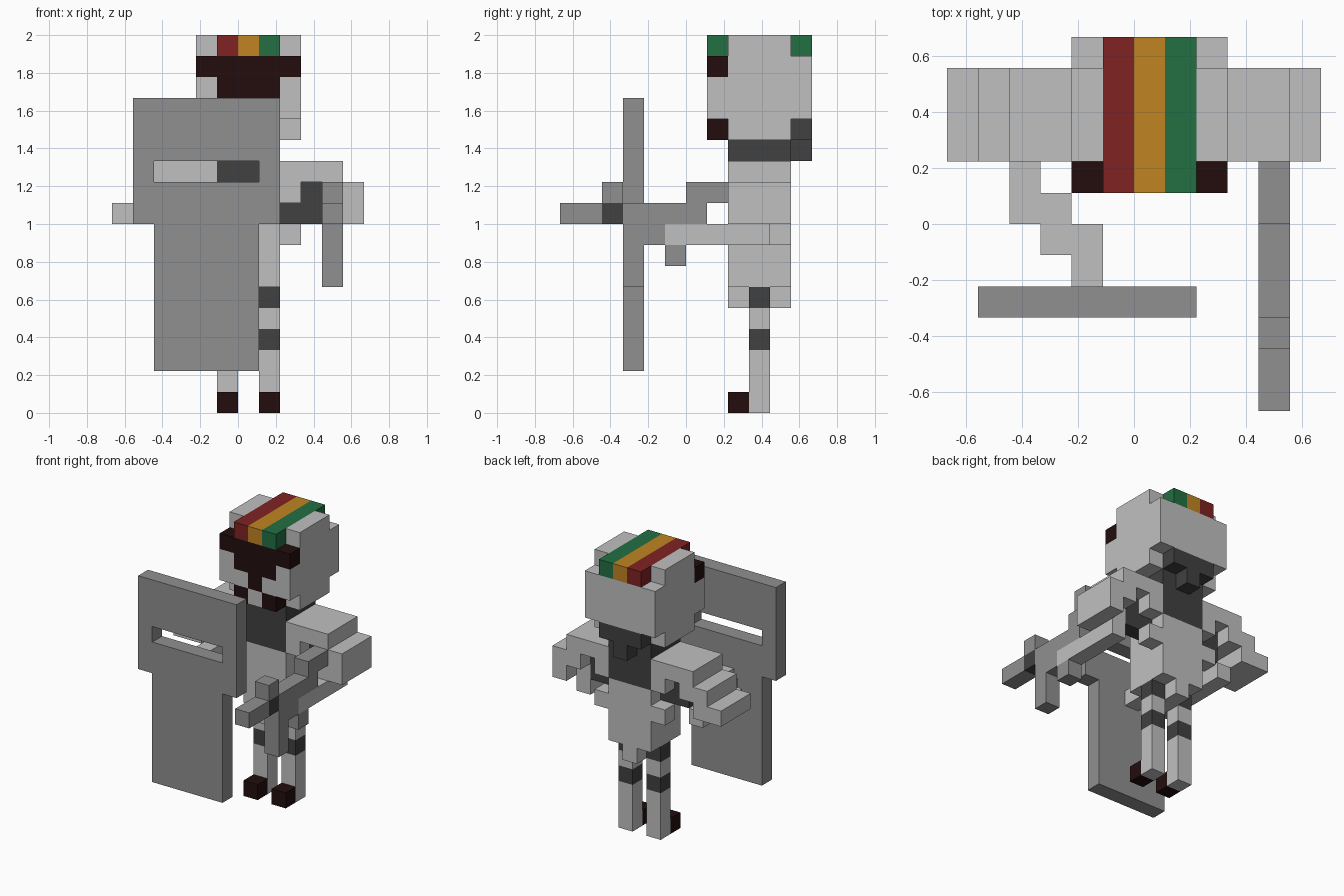
import bpy
import bmesh
from mathutils import Matrix, Vector

cube = bpy.data.objects.get("Cube")
if cube:
    bpy.data.objects.remove(cube, do_unlink=True)

U = 2 / 18  # size of one block


def srgb(hexcode):
    vals = [int(hexcode[i:i + 2], 16) / 255 for i in (0, 2, 4)]
    return [v / 12.92 if v < 0.04045 else ((v + 0.055) / 1.055) ** 2.4 for v in vals] + [1]


def material(name, hexcode):
    m = bpy.data.materials.new(name)
    col = srgb(hexcode)
    m.use_nodes = True
    m.diffuse_color = col
    bsdf = next(n for n in m.node_tree.nodes if n.type == 'BSDF_PRINCIPLED')
    bsdf.inputs["Base Color"].default_value = col
    return m


LIGHT = material("light grey", "c0c0c0")
METAL = material("mid grey", "909090")
DARK = material("dark grey", "414141")
BLACK = material("brown black", "230d0d")
RED = material("red", "802222")
ORANGE = material("orange", "c08422")
GREEN = material("green", "227042")


def part(name, mat, *boxes):
    """One object from boxes given in blocks as (x0, x1, y0, y1, z0, z1)."""
    bm = bmesh.new()
    for x0, x1, y0, y1, z0, z1 in boxes:
        centre = Vector((x0 + x1, y0 + y1, z0 + z1)) * U / 2
        size = Vector((x1 - x0, y1 - y0, z1 - z0)) * U
        bmesh.ops.create_cube(bm, size=1, matrix=Matrix.Translation(centre) @ Matrix.Diagonal(size.to_4d()))
    me = bpy.data.meshes.new(name)
    bm.to_mesh(me)
    bm.free()
    me.materials.append(mat)
    ob = bpy.data.objects.new(name, me)
    bpy.context.collection.objects.link(ob)
    return ob


def pair(name, mat, *boxes):
    """Left part plus its mirror image about the body's middle, x = 0.5 blocks."""
    part("left_" + name, mat, *boxes)
    part("right_" + name, mat, *[(1 - b[1], 1 - b[0], *b[2:]) for b in boxes])


# Head with side caps, cheeks and teeth
part("head", LIGHT, (-2, 3, 2, 5, 13, 17), (-2, 3, 5, 6, 14, 17))
pair("head_cap", LIGHT, (2, 3, 2, 5, 17, 18))
pair("cheek", LIGHT, (2, 3, 1, 2, 14, 16), (1, 2, 1, 2, 14, 15))
part("teeth", LIGHT, (0, 1, 1, 2, 13, 14))

# Dark face markings
part("brow", BLACK, (-2, 3, 1, 2, 16, 17))
part("eyes_band", BLACK, (-1, 2, 1, 2, 15, 16))
part("nose", BLACK, (0, 1, 1, 2, 14, 15))
pair("mouth_corner", BLACK, (1, 2, 1, 2, 13, 14))

# Striped crest over the top of the head
for i, (name, mat) in enumerate((("red", RED), ("orange", ORANGE), ("green", GREEN))):
    part(name + "_stripe", mat, (i - 1, i, 1, 6, 17, 18))

# Upper body, nape and belly
part("chest", DARK, (-1, 2, 2, 5, 10, 13))
part("nape", DARK, (-1, 2, 5, 6, 13, 14), (0, 1, 5, 6, 12, 13))
part("belly", LIGHT, (-1, 2, 2, 5, 6, 10))
part("loincloth", LIGHT, (0, 1, 2, 5, 5, 6))
pair("hip", LIGHT, (2, 3, 4, 5, 8, 9))

# Legs with dark bands and feet
pair("leg", LIGHT, (1, 2, 3, 4, 0, 3), (1, 2, 3, 4, 4, 5))
pair("leg_band", DARK, (1, 2, 3, 4, 3, 4), (1, 2, 3, 4, 5, 6))
pair("foot", BLACK, (1, 2, 2, 3, 0, 1))

# Shoulders and the dark lining underneath
pair("shoulder", LIGHT, (2, 5, 2, 5, 11, 12), (2, 3, 2, 5, 10, 11))
pair("armpit", DARK, (2, 4, 3, 4, 9, 10), (3, 4, 3, 4, 10, 11))

# Arms
part("left_sleeve", LIGHT, (5, 6, 2, 5, 9, 11), (4, 5, 2, 5, 10, 11))
part("left_forearm", LIGHT, (4, 5, -1, 4, 8, 9), (4, 5, 2, 4, 9, 10))
part("right_sleeve", LIGHT, (-5, -3, 2, 5, 10, 11), (-6, -4, 2, 5, 9, 10))
part("right_forearm", LIGHT, (-4, -3, 0, 4, 8, 9), (-3, -2, -1, 1, 8, 9), (-2, -1, -2, 0, 8, 9))

# Shield with a viewing slit
part("shield", METAL,
     (-5, 2, -3, -2, 12, 15), (-5, -4, -3, -2, 11, 12), (1, 2, -3, -2, 11, 12),
     (-5, 2, -3, -2, 9, 11), (-4, 1, -3, -2, 2, 9))

# Held weapon
part("weapon_barrel", METAL, (4, 5, -6, -4, 9, 10))
part("weapon_band", DARK, (4, 5, -4, -3, 9, 10))
part("weapon_sight", METAL, (4, 5, -4, -3, 10, 11))
part("weapon_body", METAL, (4, 5, -3, 1, 9, 10))
part("weapon_stock", METAL, (4, 5, 0, 2, 10, 11))
part("weapon_magazine", METAL, (4, 5, -3, -2, 6, 9), (4, 5, -2, -1, 8, 9))
part("weapon_grip", METAL, (4, 5, -1, 0, 7, 8))
